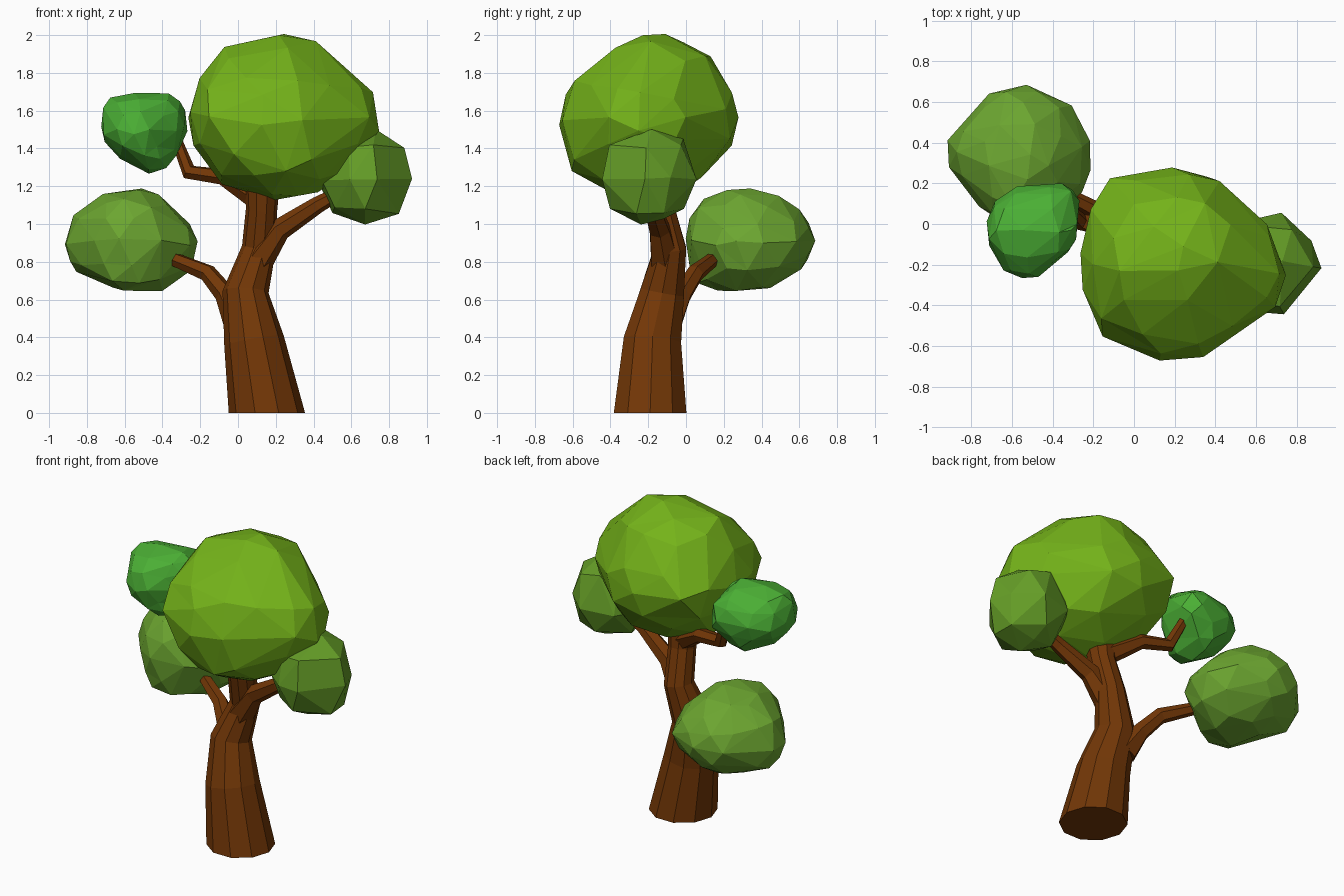
import bpy, bmesh, math
from mathutils import Vector
from mathutils.geometry import intersect_line_line_2d


def finish(name, bm, color):
    bmesh.ops.recalc_face_normals(bm, faces=bm.faces)
    mesh = bpy.data.meshes.new(name)
    bm.to_mesh(mesh)
    bm.free()
    mat = bpy.data.materials.new(name + "_color")
    mat.diffuse_color = (*color, 1)
    mesh.materials.append(mat)
    obj = bpy.data.objects.new(name, mesh)
    bpy.context.collection.objects.link(obj)
    return obj


def limb(name, path, sides):
    """Faceted tapering tube along (x, y, z, radius) points."""
    bm = bmesh.new()
    pts = [Vector(p[:3]) for p in path]
    rings = []
    for i, p in enumerate(pts):
        d = pts[min(i + 1, len(pts) - 1)] - pts[max(i - 1, 0)]
        if p.z == 0:
            d = Vector((0, 0, 1))
        q = Vector((0, 0, 1)).rotation_difference(d)
        ring = []
        for k in range(sides):
            a = 2 * math.pi * k / sides
            ring.append(bm.verts.new(p + q @ Vector((math.cos(a), math.sin(a), 0)) * path[i][3]))
        rings.append(ring)
    for a, b in zip(rings, rings[1:]):
        for k in range(sides):
            j = (k + 1) % sides
            bm.faces.new((a[k], a[j], b[j], b[k]))
    bm.faces.new(rings[0])
    bm.faces.new(rings[-1])
    return finish(name, bm, BARK)


def outline_factor(center, offset, outline):
    """How far the offset must be scaled to reach the outline."""
    far = center + offset * 50
    best = None
    for a, b in zip(outline, outline[1:] + outline[:1]):
        hit = intersect_line_line_2d(center, far, Vector(a), Vector(b))
        if hit:
            t = (hit - center).length / offset.length
            best = t if best is None else max(best, t)
    return best or 1


def foliage(name, center, half, color, outlines, ratio):
    """Ball shaped by its outlines, keyed by axis pair, then reduced to big facets."""
    c, h = Vector(center), Vector(half)
    bm = bmesh.new()
    bmesh.ops.create_icosphere(bm, subdivisions=3, radius=1)
    for v in bm.verts:
        d = v.co.normalized()
        p = d * h
        total = weight = 0
        for (i, j), outline in outlines.items():
            size = math.hypot(d[i], d[j])
            if size < 0.05:
                continue
            f = outline_factor(Vector((c[i], c[j])), Vector((p[i], p[j])), outline) * size
            w = size ** 8
            total += f * w
            weight += w
        diagonal = min(abs(n) for n in d)
        v.co = c + p * ((1.015 - 0.08 * diagonal) * total / weight)
    obj = finish(name, bm, color)
    obj.modifiers.new("facets", "DECIMATE").ratio = ratio
    return obj


BARK = (0.17, 0.038, 0.002)
FRONT, SIDE, TOP = (0, 2), (1, 2), (0, 1)

# Trunk and branches
limb("trunk", [(0.153, -0.19, 0, 0.202), (0.085, -0.178, 0.38, 0.16), (0.04, -0.125, 0.64, 0.122),
               (0.11, -0.085, 0.87, 0.09), (0.125, -0.14, 1.08, 0.083), (0.13, -0.17, 1.3, 0.1)], 10)
limb("left_branch", [(0.0, -0.09, 0.5, 0.085), (-0.07, -0.02, 0.63, 0.055),
                     (-0.16, 0.05, 0.74, 0.048), (-0.33, 0.14, 0.81, 0.038)], 6)
limb("right_branch", [(0.1, -0.11, 0.8, 0.085), (0.22, -0.14, 0.97, 0.06),
                      (0.42, -0.18, 1.1, 0.045), (0.6, -0.19, 1.2, 0.03)], 6)
limb("upper_branch", [(0.12, -0.14, 1.13, 0.07), (-0.08, -0.03, 1.25, 0.045),
                      (-0.26, 0.01, 1.275, 0.042), (-0.32, 0.07, 1.43, 0.03)], 6)

# Main crown
foliage("crown", (0.24, -0.2, 1.565), (0.5, 0.47, 0.435), (0.175, 0.45, 0.01), {
    FRONT: [(0.08, 2.0), (0.32, 1.99), (0.5, 1.88), (0.71, 1.69), (0.75, 1.57), (0.72, 1.43), (0.55, 1.24),
            (0.38, 1.16), (0.2, 1.13), (-0.08, 1.2), (-0.24, 1.42), (-0.26, 1.6), (-0.17, 1.83), (-0.1, 1.92)],
    SIDE: [(-0.2, 2.0), (-0.05, 2.0), (0.12, 1.9), (0.27, 1.62), (0.25, 1.43), (0.1, 1.26), (-0.05, 1.16),
           (-0.25, 1.13), (-0.45, 1.18), (-0.62, 1.28), (-0.68, 1.42), (-0.67, 1.6), (-0.6, 1.76), (-0.42, 1.88)],
    TOP: [(-0.1, 0.24), (0.13, 0.28), (0.34, 0.25), (0.6, 0.03), (0.75, -0.27), (0.64, -0.45), (0.38, -0.6),
          (0.15, -0.67), (-0.07, -0.6), (-0.22, -0.47), (-0.26, -0.25), (-0.23, 0.05)]}, 0.36)

# Low left foliage
foliage("left_foliage", (-0.57, 0.33, 0.91), (0.35, 0.34, 0.275), (0.15, 0.38, 0.03), {
    FRONT: [(-0.92, 0.87), (-0.86, 1.05), (-0.7, 1.16), (-0.5, 1.19), (-0.36, 1.11), (-0.21, 0.9), (-0.25, 0.75),
            (-0.42, 0.63), (-0.68, 0.68), (-0.85, 0.74)],
    SIDE: [(0.0, 0.98), (0.05, 1.11), (0.23, 1.19), (0.48, 1.17), (0.6, 1.07), (0.68, 0.95), (0.68, 0.88),
           (0.6, 0.76), (0.47, 0.67), (0.2, 0.62), (0.04, 0.69), (0.0, 0.85)],
    TOP: [(-0.92, 0.42), (-0.77, 0.57), (-0.63, 0.68), (-0.5, 0.67), (-0.37, 0.62), (-0.27, 0.53), (-0.21, 0.38),
          (-0.24, 0.17), (-0.43, 0.02), (-0.6, 0.0), (-0.72, 0.05), (-0.84, 0.2), (-0.92, 0.34)]}, 0.34)

# Small upper foliage
foliage("upper_foliage", (-0.5, -0.03, 1.5), (0.23, 0.235, 0.205), (0.07, 0.43, 0.035), {
    FRONT: [(-0.73, 1.58), (-0.7, 1.66), (-0.56, 1.69), (-0.38, 1.69), (-0.29, 1.64), (-0.26, 1.55),
            (-0.32, 1.37), (-0.4, 1.28), (-0.48, 1.27), (-0.63, 1.35), (-0.7, 1.45)],
    TOP: [(-0.73, 0.0), (-0.7, 0.1), (-0.58, 0.18), (-0.4, 0.2), (-0.28, 0.18), (-0.26, 0.05), (-0.32, -0.12),
          (-0.42, -0.23), (-0.52, -0.27), (-0.63, -0.24), (-0.72, -0.1)]}, 0.3)

# Right foliage, the coarsest
foliage("right_foliage", (0.67, -0.195, 1.25), (0.24, 0.24, 0.245), (0.13, 0.34, 0.02), {
    FRONT: [(0.73, 1.5), (0.87, 1.41), (0.92, 1.24), (0.86, 1.04), (0.67, 1.0), (0.5, 1.05), (0.43, 1.2),
            (0.44, 1.36), (0.58, 1.48)],
    SIDE: [(-0.16, 1.5), (0.0, 1.45), (0.05, 1.23), (-0.03, 1.07), (-0.24, 1.0), (-0.4, 1.08), (-0.45, 1.26),
           (-0.4, 1.43)],
    TOP: [(0.74, 0.05), (0.85, -0.07), (0.92, -0.2), (0.74, -0.44), (0.6, -0.43), (0.45, -0.31), (0.43, -0.12),
          (0.52, 0.01)]}, 0.15)
